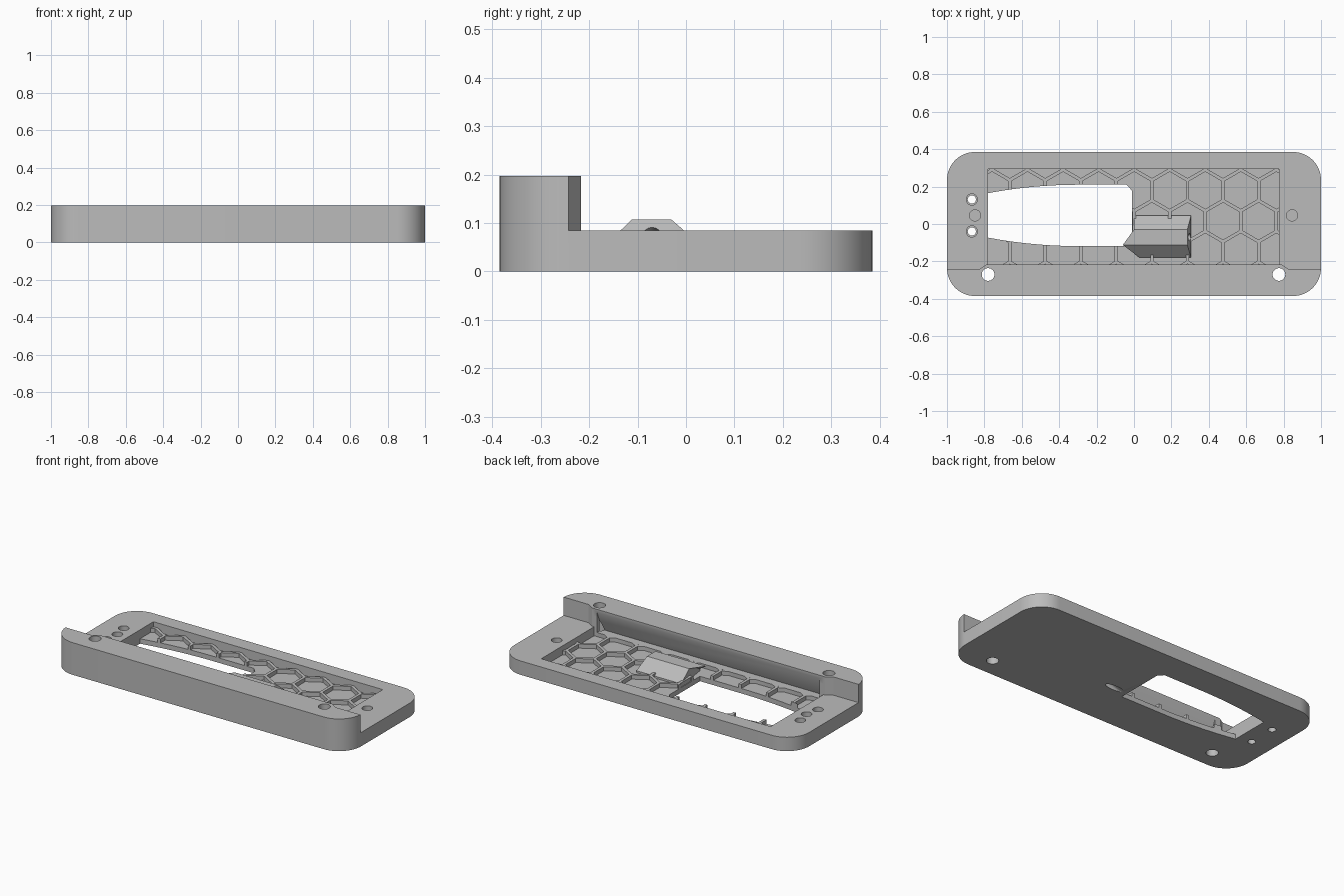
import bpy, bmesh, math
from mathutils import Vector

if "Cube" in bpy.data.objects:
    bpy.data.objects.remove(bpy.data.objects["Cube"])

TOP, DECK, RIDGE, FLOOR = 0.197, 0.085, 0.055, 0.03

grey = bpy.data.materials.new("mid grey")
grey.diffuse_color = (0.5, 0.5, 0.5, 1)
grey.use_nodes = True
grey.node_tree.nodes["Principled BSDF"].inputs["Base Color"].default_value = grey.diffuse_color


def make(name, bm):
    bmesh.ops.recalc_face_normals(bm, faces=bm.faces)
    mesh = bpy.data.meshes.new(name)
    bm.to_mesh(mesh)
    bm.free()
    ob = bpy.data.objects.new(name, mesh)
    bpy.context.collection.objects.link(ob)
    mesh.materials.append(grey)
    return ob


def add_prism(bm, pts, z0, z1):
    lo = [bm.verts.new((x, y, z0)) for x, y in pts]
    hi = [bm.verts.new((x, y, z1)) for x, y in pts]
    n = len(pts)
    caps = [bm.faces.new(lo[::-1]), bm.faces.new(hi)]
    for i in range(n):
        bm.faces.new((lo[i], lo[(i + 1) % n], hi[(i + 1) % n], hi[i]))
    return caps


def prism(name, pts, z0, z1):
    bm = bmesh.new()
    add_prism(bm, pts, z0, z1)
    return make(name, bm)


def box(x0, x1, y0, y1):
    return [(x0, y0), (x1, y0), (x1, y1), (x0, y1)]


def circle(x, y, r, n=32, turn=0.0):
    return [(x + r * math.cos(turn + math.tau * i / n),
             y + r * math.sin(turn + math.tau * i / n)) for i in range(n)]


def boolean(ob, other, op="DIFFERENCE"):
    bpy.context.view_layer.objects.active = ob
    mod = ob.modifiers.new("bool", "BOOLEAN")
    mod.operation, mod.solver, mod.object = op, "EXACT", other
    bpy.ops.object.modifier_apply(modifier=mod.name)
    bpy.data.objects.remove(other)


# Rounded outline with softened top and bottom rims
R, outline = 0.15, []
for k, (sx, sy) in enumerate([(1, 1), (-1, 1), (-1, -1), (1, -1)]):
    for i in range(17):
        a = (k + i / 16) * math.pi / 2
        outline.append((sx * (1 - R) + R * math.cos(a), sy * (0.385 - R) + R * math.sin(a)))
bm = bmesh.new()
caps = add_prism(bm, outline, 0, TOP)
bmesh.ops.bevel(bm, geom=list({e for f in caps for e in f.edges}), offset=0.005,
                segments=1, affect="EDGES")
body = make("tray_body", bm)

# Remove everything above the deck behind the front rail
boolean(body, prism("deck_cut", [(-1.1, 0.5), (-1.1, -0.243), (-0.83, -0.243), (-0.79, -0.217),
                                 (0.79, -0.217), (0.83, -0.243), (1.1, -0.243), (1.1, 0.5)],
                    DECK, 0.4))

# Recessed pocket, down to the tops of the honeycomb ribs
pocket = box(-0.78, 0.775, -0.217, 0.295)
boolean(body, prism("pocket_cut", pocket, RIDGE, 0.15))

# Sloped undercut below the lip of the rail
bm = bmesh.new()
section = [(-0.20, 0.178), (-0.217, 0.178), (-0.268, RIDGE), (-0.20, RIDGE)]
ends = [[bm.verts.new((x, y, z)) for y, z in section] for x in (-0.755, 0.755)]
bm.faces.new(ends[0])
bm.faces.new(ends[1])
for i in range(4):
    j = (i + 1) % 4
    bm.faces.new((ends[0][i], ends[0][j], ends[1][j], ends[1][i]))
boolean(body, make("undercut", bm))

# Honeycomb cells between the ribs, clipped to the pocket
pitch, rib = 0.19, 0.018
bm = bmesh.new()
for row in range(-3, 4):
    for col in range(-6, 7):
        x = 0.191 + pitch * (col + 0.5 * (row % 2))
        y = 0.18 + row * pitch * 0.866
        add_prism(bm, circle(x, y, (pitch - rib) / math.sqrt(3), 6, math.pi / 6), FLOOR, 0.07)
cells = make("honeycomb_cells", bm)
boolean(cells, prism("clip", pocket, 0, 0.15), "INTERSECT")
boolean(body, cells)

# Long window through the floor, narrowing in a curve to the left
taper = [(-0.30 - 0.48 * i / 10, 0.045 * (i / 10) ** 2) for i in range(11)]
window = [(-0.012, -0.118), (-0.012, 0.18), (-0.04, 0.21)]
window += [(x, 0.21 - t) for x, t in taper] + [(x, -0.118 + t) for x, t in reversed(taper)]
boolean(body, prism("window_cut", window, -0.1, 0.3))

# Faceted cable guide with sloping sides
bm = bmesh.new()
low = [(0.03, -0.18), (0.305, -0.18), (0.305, 0.045), (0.0, 0.045)]
high = [(-0.06, -0.112), (0.285, -0.112), (0.285, -0.03), (0.0, -0.03)]
loops = [[bm.verts.new((x, y, z)) for x, y in pts]
         for pts, z in ((low, 0.02), (low, 0.042), (high, 0.107))]
bm.faces.new(loops[0][::-1])
bm.faces.new(loops[2])
for a, b in zip(loops, loops[1:]):
    for i in range(4):
        j = (i + 1) % 4
        bm.faces.new((a[i], a[j], b[j], b[i]))
bmesh.ops.triangulate(bm, faces=bm.faces)
boolean(body, make("cable_guide", bm), "UNION")

# Slanted cable tunnel, from the guide's right end down through the underside
start, end = Vector((-0.03, -0.07, -0.035)), Vector((0.36, -0.07, 0.093))
bm = bmesh.new()
bmesh.ops.create_cone(bm, cap_ends=True, segments=16, radius1=0.02, radius2=0.02,
                      depth=(end - start).length)
rot = (end - start).to_track_quat("Z", "Y").to_matrix()
bmesh.ops.rotate(bm, verts=bm.verts, matrix=rot)
bmesh.ops.translate(bm, verts=bm.verts, vec=(start + end) / 2)
boolean(body, make("tunnel_cut", bm))

# Screw holes, counterbores and blind magnet sockets: x, y, radius, bottom
for x, y, r, z in [(-0.78, -0.27, 0.034, -0.1), (0.775, -0.27, 0.034, -0.1),
                   (-0.867, 0.131, 0.022, -0.1), (-0.867, -0.04, 0.022, -0.1),
                   (-0.867, 0.131, 0.03, 0.045), (-0.867, -0.04, 0.03, 0.045),
                   (-0.85, 0.046, 0.03, 0.03), (0.845, 0.046, 0.03, 0.03)]:
    boolean(body, prism("hole_cut", circle(x, y, r), z, 0.4))

# Smooth the round walls, keep edges crisp
body.select_set(True)
bpy.context.view_layer.objects.active = body
bpy.ops.object.shade_smooth_by_angle(angle=math.radians(30))
